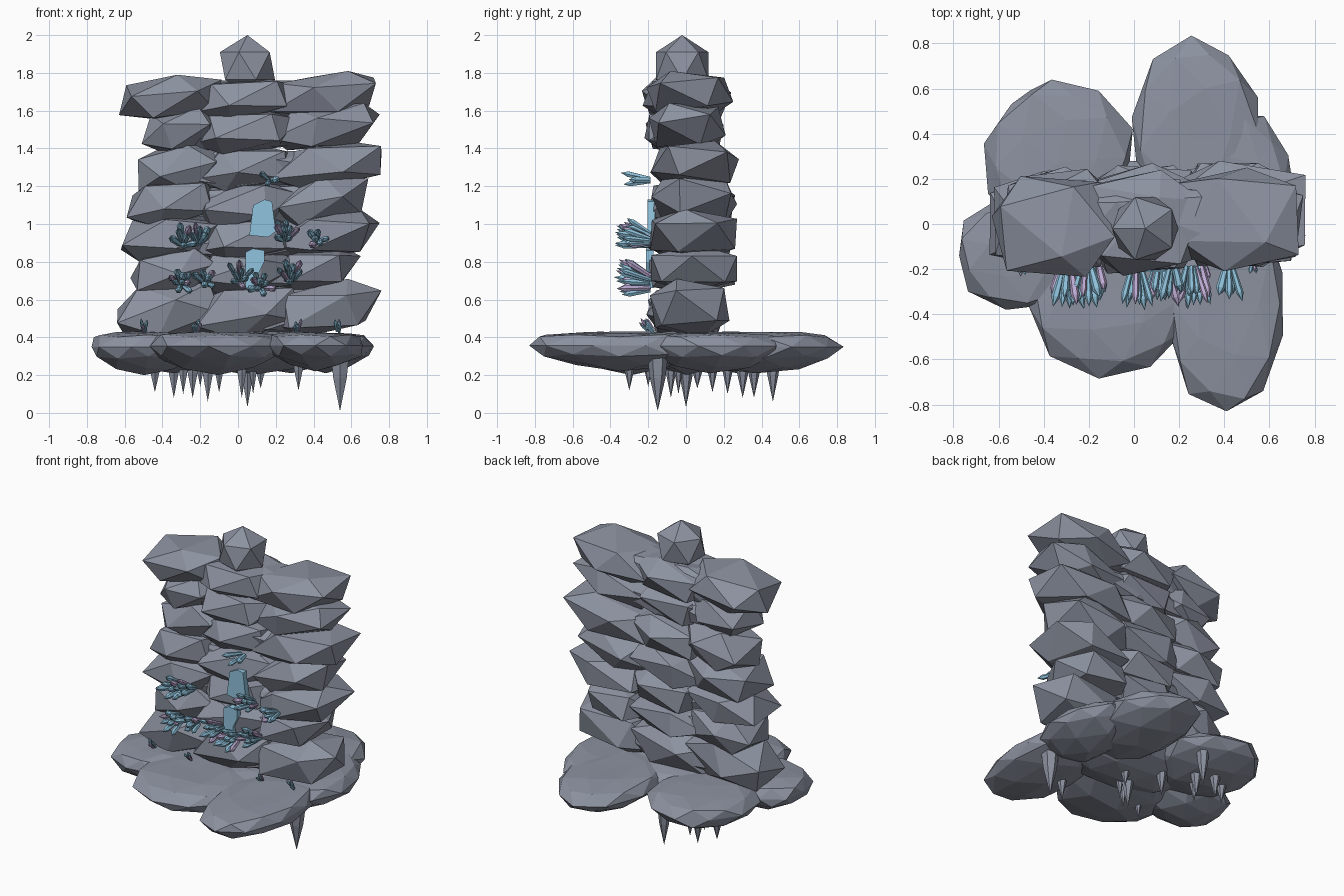
import bpy, bmesh, math, random
from mathutils import Vector, Euler, Matrix

if "Cube" in bpy.data.objects:
    bpy.data.objects.remove(bpy.data.objects["Cube"])

random.seed(11)


def material(name, rgb):
    m = bpy.data.materials.new(name)
    m.diffuse_color = (*rgb, 1)
    m.use_nodes = True
    m.node_tree.nodes["Principled BSDF"].inputs["Base Color"].default_value = m.diffuse_color
    return m


STONE = material("grey stone", (0.262, 0.287, 0.352))
BLUE = material("blue crystal", (0.27, 0.53, 0.70))
PURPLE = material("lilac crystal", (0.50, 0.40, 0.64))
WATER = material("pale water", (0.28, 0.55, 0.73))


def finish(bm, name, *mats):
    bmesh.ops.recalc_face_normals(bm, faces=bm.faces)
    me = bpy.data.meshes.new(name)
    bm.to_mesh(me)
    bm.free()
    for m in mats:
        me.materials.append(m)
    ob = bpy.data.objects.new(name, me)
    bpy.context.collection.objects.link(ob)
    return ob


def fit(bm, lo, hi, power=(1, 1, 1)):
    """Stretch a mesh to fill the box from lo to hi; powers below 1 make it blockier."""
    for i in range(3):
        a = min(v.co[i] for v in bm.verts)
        b = max(v.co[i] for v in bm.verts)
        for v in bm.verts:
            t = 2 * (v.co[i] - a) / (b - a) - 1
            t = math.copysign(abs(t) ** power[i], t)
            v.co[i] = (lo[i] + hi[i]) / 2 + t * (hi[i] - lo[i]) / 2


def rock(name, lo, hi, lean=0.3):
    bm = bmesh.new()
    bmesh.ops.create_icosphere(bm, subdivisions=1, radius=1)
    rot = Euler((random.uniform(-.3, .3), random.uniform(.3, .7), random.uniform(0, 6.28)))
    bm.transform(rot.to_matrix().to_4x4())
    # lean the block so its right end rides higher
    for v in bm.verts:
        v.co.z += lean * v.co.x
    fit(bm, lo, hi, (.75, .62, .75))
    return finish(bm, name, STONE)


# wall of stacked boulders: z low, z high, left x, right x, front y, back y
courses = [
    (0.39, 0.71, -0.64, 0.76, -0.21, 0.23),
    (0.63, 0.89, -0.57, 0.65, -0.20, 0.27),
    (0.80, 1.08, -0.62, 0.75, -0.20, 0.27),
    (0.98, 1.26, -0.59, 0.69, -0.20, 0.27),
    (1.17, 1.44, -0.53, 0.76, -0.19, 0.28),
    (1.38, 1.64, -0.51, 0.75, -0.22, 0.21),
    (1.55, 1.81, -0.63, 0.73, -0.23, 0.25),
]
for n, (z0, z1, xl, xr, yf, yb) in enumerate(courses):
    j = lambda: random.uniform(-.015, .015)
    rock(f"wall_rock_left_{n}", (xl, yf + .01 + j(), z0), (-0.10 + j(), yb - .03 + j(), z1 - .02))
    rock(f"wall_rock_middle_{n}", (-0.24 + j(), yf, z0 + j()), (0.32 + j(), yb - .01, z1 - .03))
    rock(f"wall_rock_right_{n}", (0.17 + j(), yf + .01 + j(), z0 + .01), (xr, yb, z1), 0.4)
    # inner filler behind the joints
    rock(f"wall_core_{n}", (-0.42, -0.13, z0 + .01), (0.58, 0.18, z1 - .05))

# round boulder on top
bm = bmesh.new()
bmesh.ops.create_icosphere(bm, subdivisions=1, radius=0.163)
bm.transform(Matrix.Rotation(math.pi / 5, 4, 'Z'))
bmesh.ops.translate(bm, verts=bm.verts, vec=(0.05, -0.02, 1.837))
finish(bm, "top_boulder", STONE)

# flat-topped base slabs: centre x, y, radius x, y, turn, bottom z
slabs = [
    ("back_left", -.335, .27, .33, .37, .08, .21), ("back_right", .27, .38, .28, .455, .1, .21),
    ("front_left", -.10, -.30, .37, .385, .5, .20), ("front_right", .41, -.36, .25, .47, 0, .22),
    ("left", -.49, -.13, .285, .25, .4, .20), ("right", .47, .12, .25, .36, .8, .21),
    ("centre", .04, .0, .48, .28, .2, .20),
]
for name, x, y, rx, ry, turn, z0 in slabs:
    bm = bmesh.new()
    bmesh.ops.create_icosphere(bm, subdivisions=2, radius=1)
    bm.transform(Matrix.Rotation(turn, 4, 'Z'))
    for v in bm.verts:
        v.co *= random.uniform(.92, 1.05)
        # thin the rim, level the top
        rim = min(1, math.hypot(v.co.x, v.co.y))
        v.co.z *= 1 - .3 * rim ** 2
        v.co.z = min(v.co.z, 0.5 + random.uniform(-.04, .04))
    fit(bm, (x - rx, y - ry, z0), (x + rx, y + ry, 0.43))
    finish(bm, f"base_slab_{name}", STONE)

# stalactites: x, y, tip z, radius
bm = bmesh.new()
spikes = [
    (-.44, .30, .11, .04), (-.34, .36, .08, .04), (-.29, .22, .10, .035), (-.24, .30, .08, .04),
    (-.16, .46, .06, .04), (-.10, .14, .11, .035), (.05, 0, .03, .045), (.12, .06, .13, .04),
    (.32, -.30, .12, .035), (.02, -.08, .08, .035), (-.20, -.20, .14, .03), (.08, -.04, .10, .03),
    (.54, -.15, .01, .055),
]
for x, y, tip, r in spikes:
    top = .30
    mid = tip + (top - tip) * .6
    for za, zb, ra, rb in ((mid, top, r * .75, r), (tip, mid, 0, r * .75)):
        bmesh.ops.create_cone(bm, cap_ends=True, segments=6, radius1=ra, radius2=rb, depth=zb - za,
                              matrix=Matrix.Translation((x, y, (za + zb) / 2)))
bmesh.ops.remove_doubles(bm, verts=bm.verts, dist=1e-5)
finish(bm, "stalactites", STONE)


def crystal(bm, base, direction, length, r, mat):
    """Six-sided shard with a pointed tip."""
    turn = direction.to_track_quat('Z', 'Y').to_matrix().to_4x4()
    place = Matrix.Translation(base) @ turn
    rings = [[bm.verts.new(place @ Vector((s * math.cos(a * math.pi / 3), s * math.sin(a * math.pi / 3), h)))
              for a in range(6)] for s, h in ((r * .7, 0), (r, length * .75))]
    tip = bm.verts.new(place @ Vector((0, 0, length)))
    faces = [bm.faces.new(rings[0][::-1])]
    for i in range(6):
        k = (i + 1) % 6
        faces.append(bm.faces.new((rings[0][i], rings[0][k], rings[1][k], rings[1][i])))
        faces.append(bm.faces.new((rings[1][i], rings[1][k], tip)))
    for f in faces:
        f.material_index = mat


# crystal clusters on the front: x, y, z, count, length, spread, upward tilt
clusters = [
    (-.29, -.19, .90, 7, .18, .045, .25), (-.21, -.19, .91, 7, .19, .04, .35),
    (.25, -.19, .93, 9, .19, .045, .35), (.42, -.19, .91, 6, .15, .03, .1),
    (.17, -.19, 1.23, 3, .16, .03, 0), (-.30, -.19, .69, 9, .16, .05, .15),
    (-.17, -.19, .70, 6, .16, .045, .2), (.01, -.19, .71, 8, .18, .045, .25),
    (.12, -.19, .67, 9, .18, .05, .1), (.28, -.19, .71, 9, .19, .045, .4),
    (-.50, -.17, .43, 4, .08, .02, 1.2), (-.22, -.19, .43, 4, .08, .02, 1.2),
    (.31, -.19, .43, 4, .08, .02, 1.2), (.53, -.17, .43, 4, .08, .02, 1.2),
]
for n, (x, y, z, count, length, spread, tilt) in enumerate(clusters):
    bm = bmesh.new()
    for i in range(count):
        a = i * 2.4 + n
        s = math.sqrt((i + .4) / count)
        dx, dz = s * math.cos(a), s * math.sin(a)
        direction = Vector((dx * .35, -1, dz * .4 + tilt))
        small = length < .1
        crystal(bm, (x + dx * spread * .6, y, z + dz * spread * .6), direction,
                length * random.uniform(.7, 1.1), random.uniform(.008, .011) if small else random.uniform(.014, .021),
                1 if i % 4 == 3 else 0)
    finish(bm, f"crystal_cluster_{n}", BLUE, PURPLE)

# water sheets showing between the front boulders: outline in x, z and front y
sheets = [
    ("upper", [(.06, .94), (.08, 1.10), (.14, 1.13), (.18, 1.12), (.20, .96), (.16, .93)], -.205),
    ("lower", [(.04, .66), (.04, .85), (.08, .87), (.14, .86), (.14, .80), (.11, .74), (.11, .66)], -.212),
]
for name, outline, y in sheets:
    bm = bmesh.new()
    face = bm.faces.new([bm.verts.new((x, y, z)) for x, z in outline])
    ext = bmesh.ops.extrude_face_region(bm, geom=[face])
    bmesh.ops.translate(bm, verts=[v for v in ext["geom"] if isinstance(v, bmesh.types.BMVert)], vec=(0, .04, 0))
    finish(bm, f"water_sheet_{name}", WATER)
